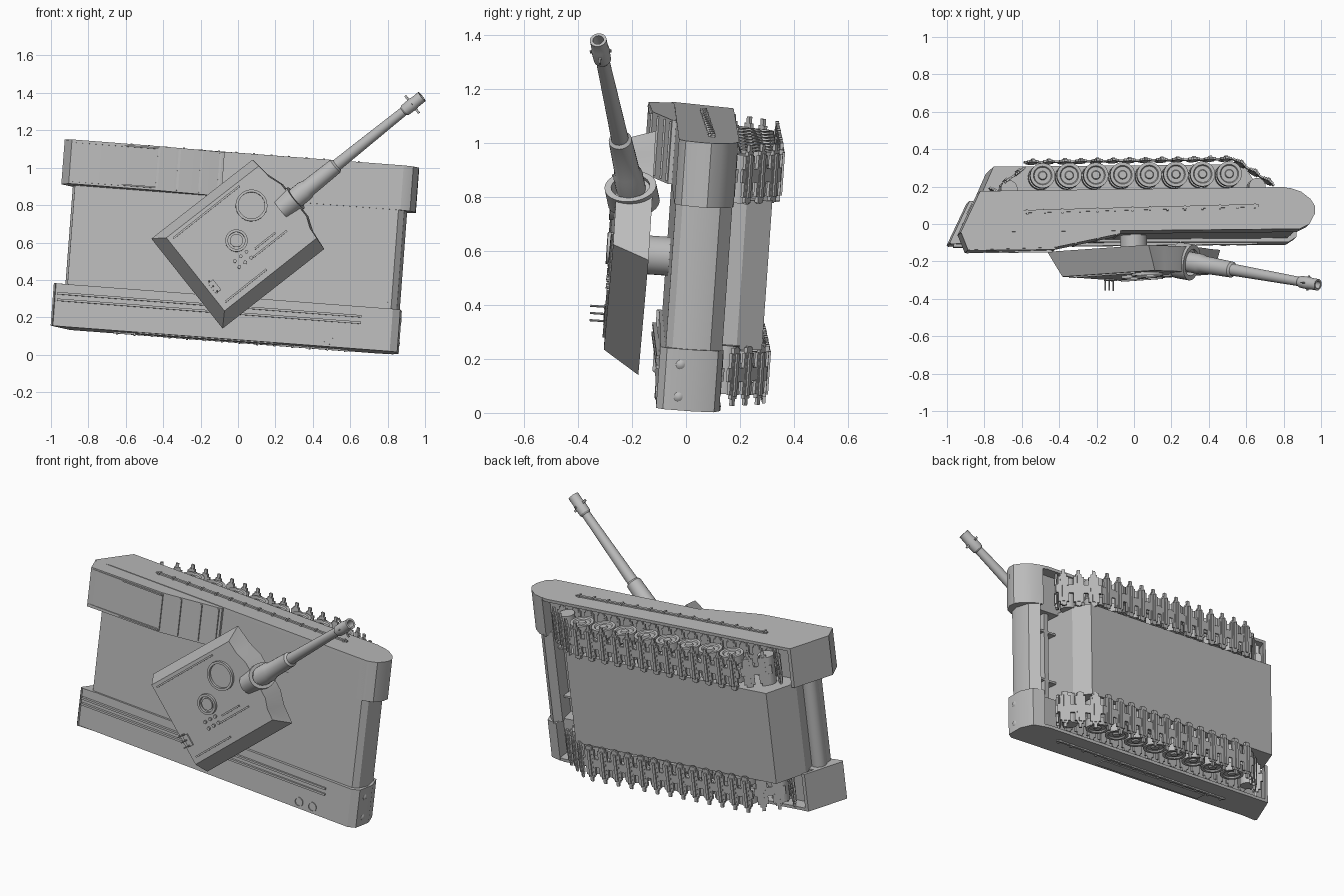
import bpy, bmesh, math
from mathutils import Matrix, Vector

cube = bpy.data.objects.get("Cube")
if cube:
    bpy.data.objects.remove(cube, do_unlink=True)

grey = bpy.data.materials.new("plain grey")
grey.use_nodes = True
COLOR = (0.5, 0.5, 0.5, 1)
grey.diffuse_color = COLOR
grey.node_tree.nodes["Principled BSDF"].inputs["Base Color"].default_value = COLOR

# Hull frame: local x = length, y = width, z = vehicle up (lying on its side)
U = Vector((0.997, 0.01, -0.076)).normalized()
V = Vector((0.07, 0.07, 0.995))
V = (V - U * V.dot(U)).normalized()
HULL = Matrix((U, V, U.cross(V))).transposed().to_4x4()
HULL.translation = (-0.03, 0, 0.577)
TURRET = HULL @ Matrix.Translation((0.03, 0, 0)) @ Matrix.Rotation(math.radians(42.7), 4, 'Z')
GUN = TURRET @ Matrix.Translation((0.36, 0.005, 0.222)) @ Matrix.Rotation(math.radians(-11), 4, 'Y')
parts = []


def finish(name, bm, frame):
    bmesh.ops.recalc_face_normals(bm, faces=bm.faces)
    mesh = bpy.data.meshes.new(name)
    bm.to_mesh(mesh)
    bm.free()
    obj = bpy.data.objects.new(name, mesh)
    bpy.context.collection.objects.link(obj)
    mesh.materials.append(grey)
    obj.matrix_world = frame
    parts.append(obj)
    return obj


def loft(name, low, high, frame=HULL):
    """Solid between two matching rings of 3D points."""
    bm = bmesh.new()
    a = [bm.verts.new(p) for p in low]
    b = [bm.verts.new(p) for p in high]
    bm.faces.new(a)
    bm.faces.new(b)
    for i in range(len(a)):
        j = (i + 1) % len(a)
        bm.faces.new((a[i], a[j], b[j], b[i]))
    return finish(name, bm, frame)


def prism(name, profile, y0, y1, frame=HULL):
    return loft(name, [(x, y0, z) for x, z in profile], [(x, y1, z) for x, z in profile], frame)


def add_box(bm, center, size, turn=Matrix()):
    m = Matrix.Translation(center) @ turn @ Matrix.Diagonal((*size, 1))
    bmesh.ops.create_cube(bm, size=1, matrix=m)


def box(name, center, size, frame=HULL):
    bm = bmesh.new()
    add_box(bm, center, size)
    return finish(name, bm, frame)


def lathe(name, profile, center=(0, 0, 0), axis='Z', frame=HULL, steps=24):
    """Spin (radius, height) points round an axis."""
    bm = bmesh.new()
    turn = {'Z': Matrix(), 'X': Matrix.Rotation(math.pi / 2, 4, 'Y'),
            'Y': Matrix.Rotation(-math.pi / 2, 4, 'X')}[axis]
    verts = [bm.verts.new((r, 0, h)) for r, h in profile]
    edges = [bm.edges.new(pair) for pair in zip(verts, verts[1:])]
    bmesh.ops.spin(bm, geom=verts + edges, cent=(0, 0, 0), axis=(0, 0, 1),
                   angle=math.tau, steps=steps, use_merge=True)
    bmesh.ops.remove_doubles(bm, verts=bm.verts, dist=1e-5)
    bmesh.ops.transform(bm, matrix=Matrix.Translation(center) @ turn, verts=bm.verts)
    return finish(name, bm, frame)


def disc(name, radius, height, center, axis='Z', frame=HULL, steps=24):
    return lathe(name, [(0, 0), (radius, 0), (radius, height), (0, height)], center, axis, frame, steps)


# Hull: deck slab, belly tub, rounded nose bar, ribbed recess and round tail bar
prism("deck", [(-0.865, 0.02), (-0.865, 0.06), (0.87, 0.065), (0.87, 0.01)], -0.28, 0.27)
prism("belly", [(-0.8, 0.02), (-0.82, -0.12), (-0.74, -0.295), (0.6, -0.295), (0.66, -0.2), (0.66, 0.02)],
      -0.28, 0.275)
prism("nose_bar", [(0.85, 0.065), (0.82, -0.1), (0.85, -0.145), (0.9, -0.1), (0.918, -0.02),
                   (0.9, 0.04), (0.87, 0.065)], -0.28, 0.27)
disc("tail_bar", 0.045, 0.55, (-0.83, -0.28, -0.005), 'Y')
for y in (-0.15, 0.15):
    box("recess_rib", (0.74, y, -0.02), (0.18, 0.012, 0.07))
box("recess_beam", (0.73, 0, -0.02), (0.03, 0.54, 0.07))

# Fenders: solid top, thin outer skirt, closed nose and sloping tail plate
NOSE = {1: [(0.8, -0.155), (0.89, -0.13), (0.94, -0.09), (0.965, -0.05), (0.962, -0.01),
            (0.932, 0.045), (0.88, 0.07)],
        -1: [(0.8, -0.155), (0.9, -0.13), (0.93, -0.05), (0.92, 0.06), (0.88, 0.085)]}
for s, side, inner in ((1, "left", 0.26), (-1, "right", -0.272)):
    nose = NOSE[s]
    prism(side + "_fender_top", [(-0.938, 0.07), (-0.93, 0.08), (-0.86, -0.08), (0.85, -0.08), nose[-1]],
          inner, s * 0.5)
    prism(side + "_skirt", [(-0.938, 0.07), (-0.83, -0.15)] + nose, s * 0.482, s * 0.5)
    prism(side + "_fender_nose", [(0.83, 0.07), (0.83, -0.15)] + nose[1:], inner, s * 0.5)
    prism(side + "_tail_plate", [(-0.938, 0.07), (-0.92, 0.07), (-0.81, -0.15), (-0.83, -0.15)],
          inner, s * 0.5)
    prism(side + "_skirt_rail", [(-0.6, -0.045), (-0.6, -0.03), (0.66, -0.05), (0.66, -0.065)],
          s * 0.498, s * 0.508)
    bm = bmesh.new()
    for i in range(14):
        add_box(bm, (-0.58 + i * 0.094, s * 0.505, -0.035 - i * 0.0015), (0.01, 0.014, 0.026))
    finish(side + "_skirt_bolts", bm, HULL)

# Raised engine box with louvres on the left fender
prism("engine_box", [(-0.936, 0.07), (-0.9, 0.165), (-0.43, 0.155), (-0.08, 0.085), (-0.08, 0.07)], 0.26, 0.497)
for x in (-0.43, -0.32, -0.2, -0.1):
    box("louvre_bar", (x, 0.38, 0.155 - 0.2 * (x + 0.43)), (0.012, 0.22, 0.012))
for y in (0.275, 0.485):
    box("engine_box_rim", (-0.66, y, 0.161), (0.46, 0.008, 0.012))

# Rails, round covers and lamps on the right fender
for y in (-0.325, -0.36):
    box("fender_rail", (-0.1, y, 0.085), (1.63, 0.012, 0.016))
for x in (0.55, 0.64):
    lathe("round_cover", [(0.022, 0), (0.022, 0.006), (0.028, 0.006), (0.028, 0)], (x, -0.46, 0.082))
for y in (-0.33, -0.45):
    lathe("lamp", [(0, 0), (0.018, 0), (0.018, 0.006), (0.01, 0.012), (0, 0.014)], (0.918, y, 0.005), 'X')
box("side_panel", (-0.1, -0.502, 0.02), (0.75, 0.008, 0.07))

# Running gear: road wheels, end wheels and a loop of track links on each side
PATH = [Vector((x, 0, z)) for x, z in
        [(-0.54, -0.31), (0.54, -0.317), (0.73, -0.19), (0.74, -0.15), (0.69, -0.115),
         (-0.7, -0.115), (-0.74, -0.15), (-0.72, -0.18)]]
LINKS = 36
WHEEL = [(0, 0.012), (0.02, 0.012), (0.024, 0.004), (0.045, 0.004), (0.05, 0.012), (0.067, 0.012),
         (0.067, -0.035), (0.05, -0.035), (0.045, -0.02), (0, -0.02)]


def walk(path, count):
    legs = list(zip(path, path[1:] + path[:1]))
    total = sum((b - a).length for a, b in legs)
    for i in range(count):
        left = total * i / count
        for a, b in legs:
            if left <= (b - a).length:
                break
            left -= (b - a).length
        d = (b - a).normalized()
        yield a + d * left, d, total / count


for s, side in ((1, "left"), (-1, "right")):
    for i in range(8):
        x = -0.49 + i * 0.143
        for y in (0.325, 0.44):
            lathe(side + "_road_wheel", [(r, s * h) for r, h in WHEEL], (x, s * y, -0.233), 'Y')
        disc(side + "_axle", 0.018, s * 0.18, (x, s * 0.265, -0.233), 'Y', steps=12)
    for x in (-0.67, 0.66):
        disc(side + "_end_wheel", 0.045, s * 0.18, (x, s * 0.265, -0.165), 'Y', steps=16)
    bm = bmesh.new()
    for point, d, pitch in walk(PATH, LINKS):
        turn = Matrix.Rotation(math.atan2(-d.z, d.x), 4, 'Y')
        out = turn @ Vector((0, 0, -1))
        # plates, connectors, then the stepped horn that sticks out sideways
        for y, length, width, high in ((0.318, 0.06, 0.055, 0.012), (0.417, 0.06, 0.055, 0.012),
                                       (0.37, pitch, 0.05, 0.01),
                                       (0.365, 0.036, 0.19, 0.014), (0.375, 0.018, 0.22, 0.012)):
            add_box(bm, point + Vector((0, s * y, 0)), (length, width, high), turn)
        add_box(bm, point + out * 0.008 + Vector((0, s * 0.37, 0)), (0.016, 0.16, 0.012), turn)
    finish(side + "_track", bm, HULL)

# Turret on its neck
disc("turret_neck", 0.072, 0.1, (0.027, 0, 0.055))
BASE = [(-0.343, 0.317), (-0.343, -0.297), (0.348, -0.3), (0.36, -0.19), (0.39, -0.11),
        (0.39, 0.11), (0.36, 0.2), (0.345, 0.313)]
ROOF = [(-0.284, 0.265), (-0.284, -0.235), (0.345, -0.235), (0.35, -0.17), (0.375, -0.11),
        (0.375, 0.11), (0.35, 0.18), (0.343, 0.26)]
loft("turret_body", [(x, y, 0.145) for x, y in BASE], [(x, y, 0.279) for x, y in ROOF], TURRET)
for name, r, x, y in (("main_hatch", 0.085, 0.18, 0.118), ("small_hatch", 0.06, 0, 0.02)):
    lathe(name + "_ring", [(r, 0), (r, 0.018), (r - 0.014, 0.018), (r - 0.014, 0)], (x, y, 0.277), frame=TURRET)
disc("small_hatch_lid", 0.035, 0.012, (0, 0.02, 0.277), frame=TURRET)
for x, y, length in ((-0.03, 0.24, 0.45), (0.13, -0.105, 0.23), (0.12, -0.075, 0.14), (-0.11, -0.2, 0.28)):
    box("roof_rail", (x, y, 0.281), (length, 0.01, 0.012), TURRET)
for i in range(6):
    disc("roof_peg", 0.01, 0.012, (-0.075 + i // 2 * 0.04, -0.06 - i % 2 * 0.04, 0.277), frame=TURRET, steps=8)
for i in range(3):
    disc("rear_pin", 0.004, 0.062, (-0.25, -0.128 + i * 0.034, 0.277), frame=TURRET, steps=8)
box("pin_base", (-0.245, -0.1, 0.282), (0.035, 0.07, 0.01), TURRET)

# Gun: oval collar, sleeve, barrel and muzzle with cross pins
lathe("gun_collar", [(0.072, -0.06), (0.097, -0.06), (0.097, 0.035), (0.072, 0.035), (0.072, -0.06)],
      axis='X', frame=GUN @ Matrix.Diagonal((1, 0.75, 1, 1)))
lathe("gun_barrel", [(0, -0.1), (0.055, -0.1), (0.055, 0.1), (0.047, 0.12), (0.043, 0.31), (0.032, 0.32),
                     (0.025, 0.78), (0.032, 0.79), (0.034, 0.85), (0.031, 0.86), (0.031, 0.908),
                     (0.02, 0.908), (0.02, 0.82), (0, 0.82)], axis='X', frame=GUN)
for size in ((0.012, 0.12, 0.006), (0.012, 0.006, 0.08)):
    box("muzzle_pin", (0.84, 0, 0), size, GUN)

# Keep creases sharp and curved surfaces smooth
bpy.ops.object.select_all(action='DESELECT')
for obj in parts:
    obj.select_set(True)
bpy.context.view_layer.objects.active = parts[0]
bpy.ops.object.shade_smooth_by_angle(angle=math.radians(30))
